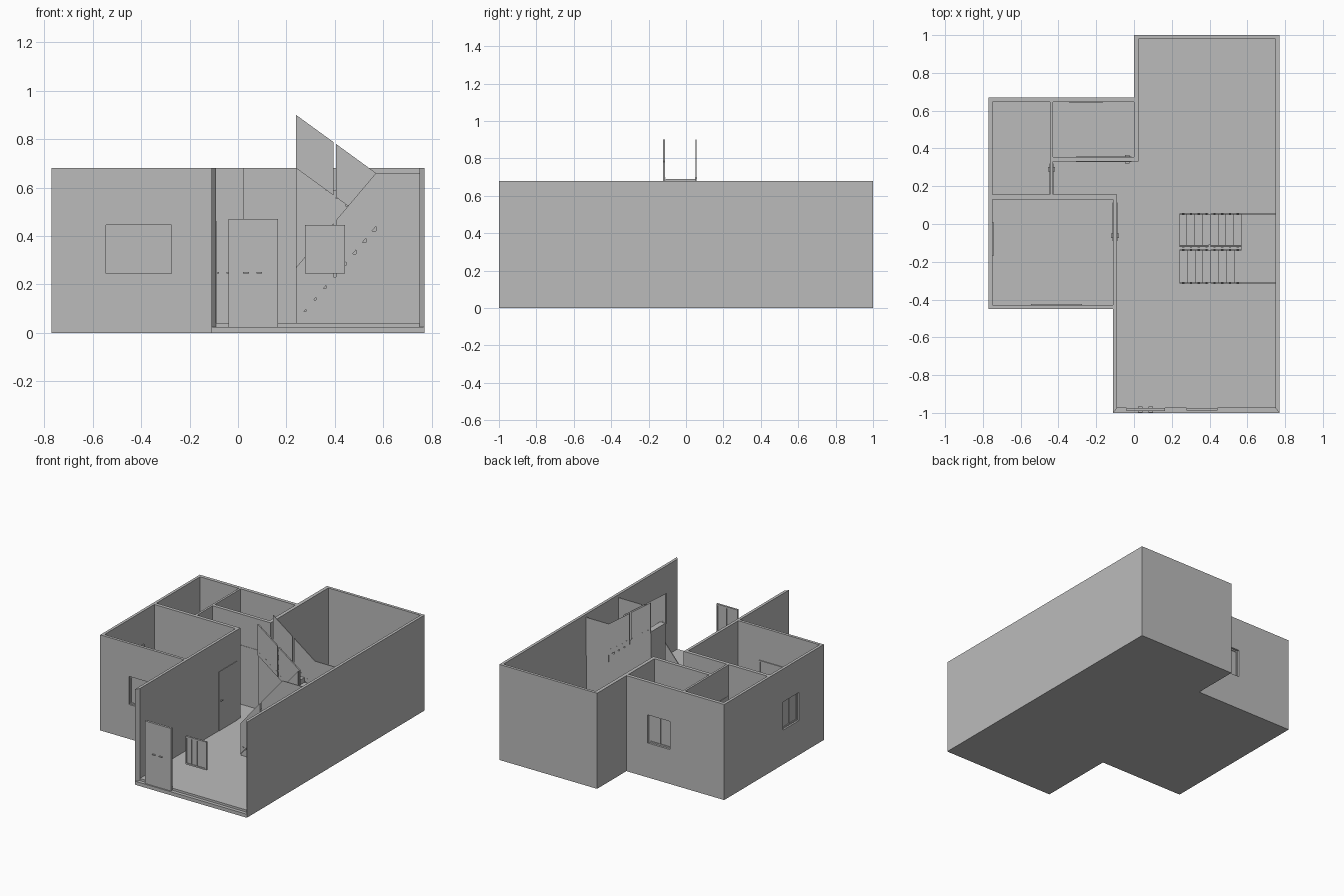
import bpy, bmesh
from math import radians
from mathutils import Matrix, Vector

if "Cube" in bpy.data.objects:
    bpy.data.objects.remove(bpy.data.objects["Cube"], do_unlink=True)

plaster = bpy.data.materials.new("plain_grey")
plaster.use_nodes = True
GREY = (0.5, 0.5, 0.5, 1)
plaster.diffuse_color = GREY
plaster.node_tree.nodes["Principled BSDF"].inputs["Base Color"].default_value = GREY

BASE, FLOOR, TOP = 0.025, 0.04, 0.68


def finish(name, bm):
    bmesh.ops.recalc_face_normals(bm, faces=bm.faces)
    mesh = bpy.data.meshes.new(name)
    bm.to_mesh(mesh)
    bm.free()
    mesh.materials.append(plaster)
    obj = bpy.data.objects.new(name, mesh)
    bpy.context.collection.objects.link(obj)
    return obj


def prism(name, points, low, high, axis="z"):
    """Extrude a flat outline: in plan along z, or an x-z profile along y."""
    bm = bmesh.new()
    place = (lambda a, b: (a, b, low)) if axis == "z" else (lambda a, b: (a, low, b))
    face = bm.faces.new([bm.verts.new(place(a, b)) for a, b in points])
    new = bmesh.ops.extrude_face_region(bm, geom=[face])["geom"]
    shift = Vector((0, 0, high - low) if axis == "z" else (0, high - low, 0))
    bmesh.ops.translate(bm, vec=shift, verts=[v for v in new if isinstance(v, bmesh.types.BMVert)])
    return finish(name, bm)


def boxes(name, specs, matrix=Matrix()):
    """One object made of boxes given as (x0, x1, y0, y1, z0, z1)."""
    bm = bmesh.new()
    for x0, x1, y0, y1, z0, z1 in specs:
        fit = Matrix.Translation(((x0 + x1) / 2, (y0 + y1) / 2, (z0 + z1) / 2)) @ \
            Matrix.Diagonal((x1 - x0, y1 - y0, z1 - z0, 1))
        bmesh.ops.create_cube(bm, size=1, matrix=matrix @ fit)
    return finish(name, bm)


def cut(wall, matrix, width, z0, z1):
    cutter = boxes("opening_cutter", [(-width / 2, width / 2, -0.1, 0.1, z0, z1)], matrix)
    cutter.hide_render = True
    mod = wall.modifiers.new("opening", "BOOLEAN")
    mod.operation, mod.solver, mod.object = "DIFFERENCE", "EXACT", cutter
    bpy.context.view_layer.objects.active = wall
    bpy.ops.object.modifier_apply(modifier=mod.name)
    bpy.data.objects.remove(cutter, do_unlink=True)


def facing(x, y, degrees):
    """Local -y points outwards; the angle turns it about z."""
    return Matrix.Translation((x, y, 0)) @ Matrix.Rotation(radians(degrees), 4, "Z")


def window(name, matrix, width, mullions, wall=None, z0=0.245, z1=0.445):
    h, f, d = width / 2, 0.01, 0.007
    if wall:
        cut(wall, matrix, width, z0, z1)
        matrix = matrix @ Matrix.Translation((0, 0.009, 0))
    parts = [(-h, -h + f, -d, d, z0, z1), (h - f, h, -d, d, z0, z1),
             (-h + f, h - f, -d, d, z0, z0 + f), (-h + f, h - f, -d, d, z1 - f, z1)]
    parts += [(m * width - 0.003, m * width + 0.003, -d, d, z0 + f, z1 - f) for m in mullions]
    boxes(name + "_frame", parts, matrix)
    boxes(name + "_pane", [(-h + f, h - f, -0.002, 0.002, z0 + f, z1 - f)], matrix)


def door(name, matrix, width, depth, handles, top=0.46):
    h = width / 2
    boxes(name, [(-h, h, -depth, depth, BASE, top)], matrix)
    boxes(name + "_handle", [(x - 0.012, x + 0.012, s * (depth + 0.004) - 0.004,
                              s * (depth + 0.004) + 0.004, 0.246, 0.252)
                             for x in handles for s in (-1, 1)], matrix)


# Ground slab and raised inner floor
prism("ground_slab", [(-0.77, -0.45), (-0.11, -0.45), (-0.11, -1), (0.77, -1), (0.77, 1),
                      (0, 1), (0, 0.67), (-0.77, 0.67)], 0, BASE)
prism("floor", [(-0.75, -0.43), (-0.09, -0.43), (-0.09, -0.975), (0.75, -0.975), (0.75, 0.98),
                (0.025, 0.98), (0.025, 0.645), (-0.75, 0.645)], BASE, FLOOR)

# Long outer walls with mitred open ends at the front
prism("right_side_long_wall", [(0.77, -1), (0.77, 1), (0.75, 0.98), (0.75, -0.975)], BASE, TOP)
prism("entrance_side_wall", [(-0.11, -1), (-0.09, -0.975), (-0.09, 0.155), (-0.11, 0.155)], BASE, TOP)
prism("rear_wall", [(0, 1), (0.025, 0.98), (0.75, 0.98), (0.77, 1)], BASE, TOP)
prism("rear_side_wall", [(0, 1), (0, 0.33), (0.025, 0.33), (0.025, 0.98)], BASE, TOP)


def wall(name, x0, x1, y0, y1):
    return boxes(name, [(x0, x1, y0, y1, BASE, TOP)])


# Side block walls and partitions
front_room_wall = wall("front_room_wall", -0.77, -0.11, -0.45, -0.43)
side_wall = wall("block_side_wall", -0.77, -0.75, -0.43, 0.645)
back_wall = wall("block_back_wall", -0.77, 0, 0.645, 0.67)
wall("middle_partition", -0.75, -0.11, 0.13, 0.155)
wall("back_room_partition", -0.445, -0.43, 0.155, 0.645)
wall("hall_partition", -0.43, 0, 0.33, 0.355)

# Windows
window("front_room_window", facing(-0.41, -0.44, 0), 0.27, [-0.28], front_room_wall)
window("side_window", facing(-0.76, -0.08, -90), 0.18, [0], side_wall)
window("back_window", facing(-0.255, 0.6575, 180), 0.175, [0], back_wall)
window("entrance_window", facing(0.36, -0.98, 0), 0.165, [-0.22, 0.04])

# Doors
door("entrance_door", facing(0.0625, -0.983, 0), 0.205, 0.008, [-0.03, 0.025], 0.47)
door("front_room_door", facing(-0.1, 0.0125, 90), 0.205, 0.013, [-0.075])
door("hall_door", facing(-0.16, 0.3425, 0), 0.295, 0.015, [0.125])
door("back_room_door", facing(-0.4375, 0.24, 90), 0.16, 0.01, [0.05])

# Half-turn staircase
X0, X1, LANDING, UPPER = 0.24, 0.57, 0.42, 0.69
GOING = (X1 - X0) / 8


def flight(name, y0, y1, start, end, rising_right, count):
    rise = (end - start) / 8
    profile = [(X0, FLOOR)]
    for i in range(count):
        step = i + 1 if rising_right else 8 - i
        z = start + rise * step
        profile += [(X0 + GOING * i, z), (X0 + GOING * (i + 1), z)]
    profile.append((X0 + GOING * count, FLOOR))
    prism(name, profile, y0, y1, "y")


flight("lower_flight", -0.31, -0.14, FLOOR, LANDING, True, 7)
flight("upper_flight", -0.11, 0.05, LANDING, UPPER, False, 8)
boxes("landing", [(X0 + 7 * GOING, X1, -0.31, -0.14, FLOOR, LANDING),
                  (X1, 0.75, -0.31, 0.05, FLOOR, LANDING)])


def rail(name, y, z_left, over_landing, t=0.003):
    """Two sloping panels with a narrow gap, level over the landing."""
    z_right, drop = 0.66, 0.22

    def top(x):
        return z_left + (z_right - z_left) * (x - X0) / (X1 - X0)

    for label, a, b in (("left", X0, 0.395), ("right", 0.405, X1)):
        pts = [(a, top(a) - drop), (b, top(b) - drop), (b, top(b)), (a, top(a))]
        prism(name + "_" + label, pts, y - t, y + t, "y")
    if over_landing:
        boxes(name + "_landing", [(X1, 0.75, y - t, y + t, z_right - drop - 0.05, z_right)])
    # Fixing pins along the lower edge
    boxes(name + "_pins", [(x - 0.006, x + 0.006, y - t - 0.002, y + t + 0.002,
                            top(x) - 0.192, top(x) - 0.186)
                           for x in (X0 + GOING * (i + 0.5) for i in range(8))])


rail("lower_outer_rail", -0.313, 0.27, True)
rail("lower_inner_rail", -0.137, 0.27, False)
rail("upper_inner_rail", -0.117, 0.9, False, 0.005)
rail("upper_outer_rail", 0.053, 0.9, True)
